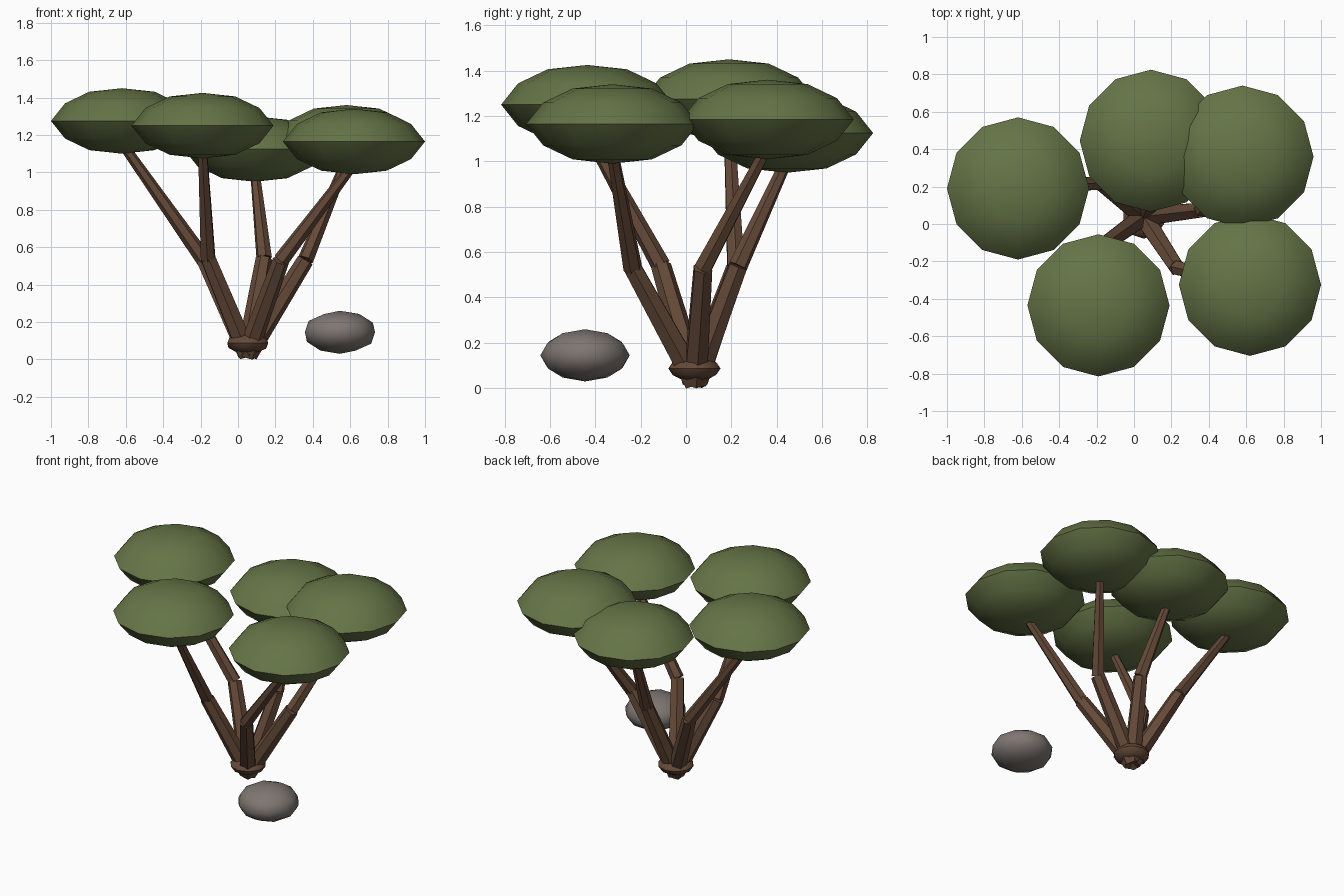
import bpy, bmesh, math
from mathutils import Vector

cube = bpy.data.objects.get("Cube")
if cube:
    bpy.data.objects.remove(cube, do_unlink=True)


def material(name, rgb):
    m = bpy.data.materials.new(name)
    m.use_nodes = True
    m.diffuse_color = (*rgb, 1)
    bsdf = m.node_tree.nodes["Principled BSDF"]
    bsdf.inputs["Base Color"].default_value = (*rgb, 1)
    bsdf.inputs["Roughness"].default_value = 0.9
    return m


LEAF = material("leaf green", (0.13, 0.175, 0.062))
BARK = material("bark brown", (0.13, 0.068, 0.04))
STONE = material("stone grey", (0.21, 0.182, 0.168))


def finish(bm, name, mat, smooth=None):
    """Turn a bmesh into an object, smooth below the given angle."""
    bmesh.ops.recalc_face_normals(bm, faces=bm.faces)
    mesh = bpy.data.meshes.new(name)
    bm.to_mesh(mesh)
    bm.free()
    mesh.materials.append(mat)
    ob = bpy.data.objects.new(name, mesh)
    bpy.context.collection.objects.link(ob)
    if smooth:
        bpy.ops.object.select_all(action='DESELECT')
        ob.select_set(True)
        bpy.context.view_layer.objects.active = ob
        bpy.ops.object.shade_smooth_by_angle(angle=math.radians(smooth))
    return ob


def canopy(name, centre):
    """Lens-shaped crown lathed from a half profile, sharp at the rim."""
    half = [(0, 0.175), (0.175, 0.156), (0.305, 0.094)]
    profile = half + [(0.38, 0)] + [(r, -h) for r, h in reversed(half)]
    bm = bmesh.new()
    verts = [bm.verts.new((r, 0, h)) for r, h in profile]
    edges = [bm.edges.new(pair) for pair in zip(verts, verts[1:])]
    bmesh.ops.spin(bm, geom=verts + edges, axis=(0, 0, 1), cent=(0, 0, 0),
                   steps=12, angle=math.tau)
    bmesh.ops.remove_doubles(bm, verts=bm.verts, dist=0.001)
    finish(bm, name, LEAF, 35).location = centre


def limb(name, start, end, r1, r2):
    """Six-sided tapered limb between two points."""
    a, b = Vector(start), Vector(end)
    bm = bmesh.new()
    bmesh.ops.create_cone(bm, cap_ends=True, segments=6, radius1=r1,
                          radius2=r2, depth=(b - a).length)
    ob = finish(bm, name, BARK)
    ob.location = (a + b) / 2
    ob.rotation_mode = 'QUATERNION'
    ob.rotation_quaternion = (b - a).to_track_quat('Z', 'Y')


def pebble(name, centre, size, mat, smooth):
    """Squashed low-poly ball."""
    bm = bmesh.new()
    bmesh.ops.create_icosphere(bm, subdivisions=2, radius=1)
    bmesh.ops.scale(bm, vec=size, verts=bm.verts)
    finish(bm, name, mat, smooth).location = centre


# Branches: knee point and crown centre
ROOT = (0.05, 0.04, 0.03)
branches = {
    "right": ((-0.18, 0.22, 0.53), (-0.62, 0.19, 1.275)),
    "front_right": ((-0.16, -0.11, 0.54), (-0.19, -0.435, 1.25)),
    "back": ((0.14, 0.23, 0.54), (0.09, 0.445, 1.125)),
    "back_left": ((0.36, 0.075, 0.53), (0.58, 0.36, 1.185)),
    "front_left": ((0.23, -0.235, 0.53), (0.62, -0.325, 1.165)),
}
for side, (knee, crown) in branches.items():
    tip = Vector(crown) - Vector((0, 0, 0.12))
    limb(side + "_lower_branch", ROOT, knee, 0.057, 0.045)
    limb(side + "_upper_branch", knee, tip, 0.043, 0.026)
    canopy(side + "_canopy", crown)

# Root knot and the stone beside it
pebble("root_knot", (0.052, 0.037, 0.087), (0.115, 0.115, 0.057), BARK, 30)
pebble("stone", (0.545, -0.445, 0.145), (0.197, 0.197, 0.115), STONE, 40)
